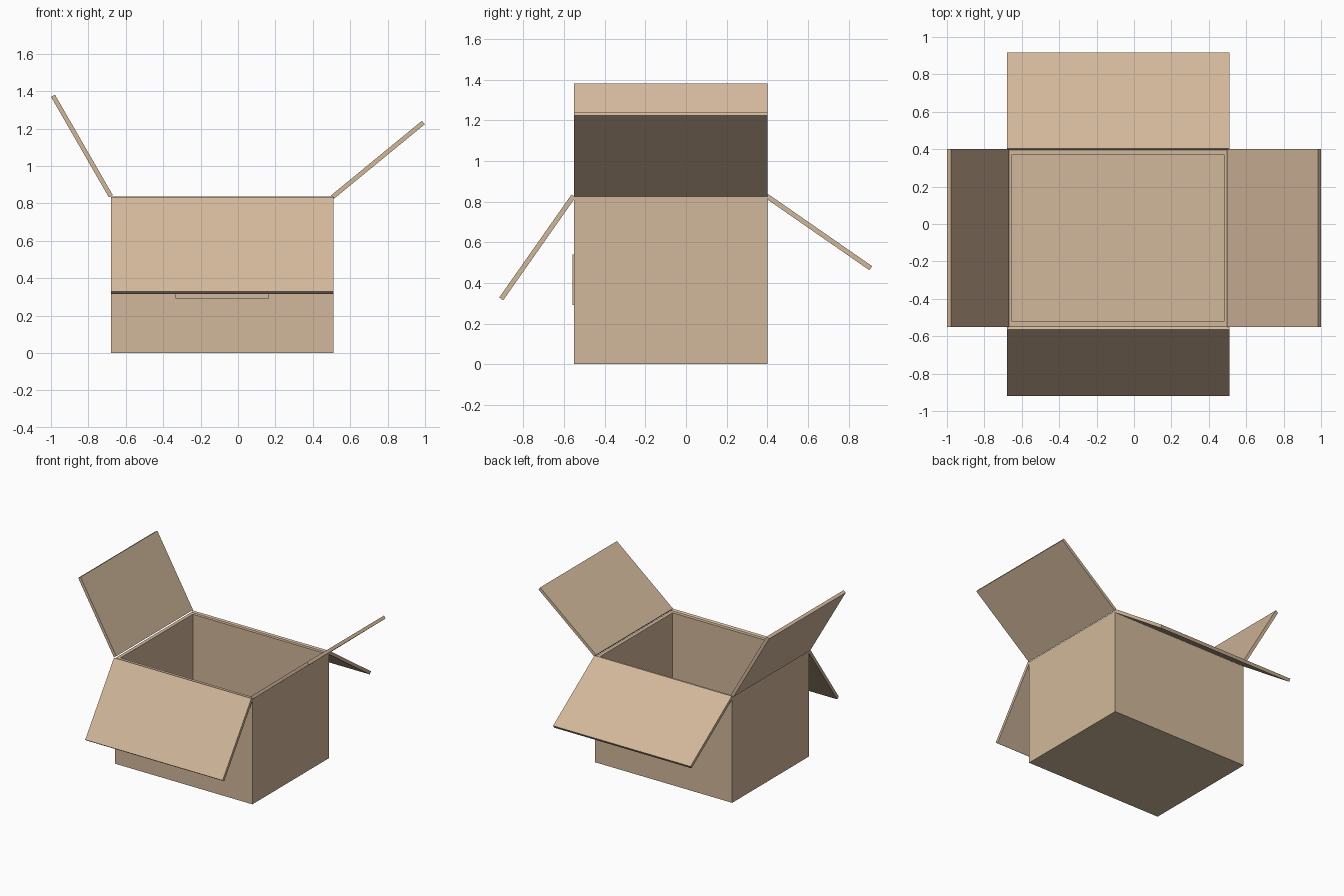
import bpy
from mathutils import Vector

if "Cube" in bpy.data.objects:
    bpy.data.objects.remove(bpy.data.objects["Cube"])

cardboard = bpy.data.materials.new("cardboard")
cardboard.diffuse_color = (0.64, 0.475, 0.325, 1)
cardboard.use_nodes = True
cardboard.node_tree.nodes["Principled BSDF"].inputs["Base Color"].default_value = cardboard.diffuse_color

X0, X1, Y0, Y1 = -0.68, 0.51, -0.55, 0.40   # outer walls
TOP, WALL, CARD = 0.825, 0.028, 0.024


def add_mesh(name, verts, faces):
    mesh = bpy.data.meshes.new(name)
    mesh.from_pydata(verts, [], faces)
    mesh.materials.append(cardboard)
    obj = bpy.data.objects.new(name, mesh)
    bpy.context.collection.objects.link(obj)
    return obj


def ring(inset, z):
    return [(X0 + inset, Y0 + inset, z), (X1 - inset, Y0 + inset, z),
            (X1 - inset, Y1 - inset, z), (X0 + inset, Y1 - inset, z)]


# Open carton: outer walls, rim, inner walls and floor
verts = ring(0, 0) + ring(0, TOP) + ring(WALL, TOP) + ring(WALL, WALL)
faces = [(3, 2, 1, 0), (12, 13, 14, 15)]
for level in (0, 4, 8):
    for i in range(4):
        j = (i + 1) % 4
        faces.append((level + i, level + j, level + 4 + j, level + 4 + i))
add_mesh("carton", verts, faces)


def flap(name, axis, hinge, tip, low, high):
    """Flat board from hinge to tip (across, z), extruded along the other axis."""
    a, b = Vector(hinge), Vector(tip)
    d = (b - a).normalized()
    n = Vector((-d.y, d.x)) * CARD / 2
    section = [a - n, b - n, b + n, a + n]
    if axis == "x":
        verts = [(p.x, w, p.y) for w in (low, high) for p in section]
        sides = [(i, (i + 1) % 4, (i + 1) % 4 + 4, i + 4) for i in range(4)]
        faces = sides + [(3, 2, 1, 0), (4, 5, 6, 7)]
        faces = [f[::-1] for f in faces]
    else:
        verts = [(w, p.x, p.y) for w in (low, high) for p in section]
        sides = [(i, (i + 1) % 4, (i + 1) % 4 + 4, i + 4) for i in range(4)]
        faces = sides + [(3, 2, 1, 0), (4, 5, 6, 7)]
    add_mesh(name, verts, faces)


# Four open lid flaps
flap("left_flap", "x", (-0.680, 0.838), (-0.989, 1.375), Y0, Y1)
flap("right_flap", "x", (0.506, 0.834), (0.991, 1.232), Y0, Y1)
flap("front_flap", "y", (-0.553, 0.828), (-0.909, 0.321), X0, X1)
flap("back_flap", "y", (0.397, 0.827), (0.909, 0.472), X0, X1)

# Thin label plate on the front wall
bpy.ops.mesh.primitive_cube_add(size=1, location=((X0 + X1) / 2, Y0 - 0.004, 0.415))
label = bpy.context.object
label.name = "front_label"
label.scale = (0.5, 0.009, 0.25)
label.data.materials.append(cardboard)
